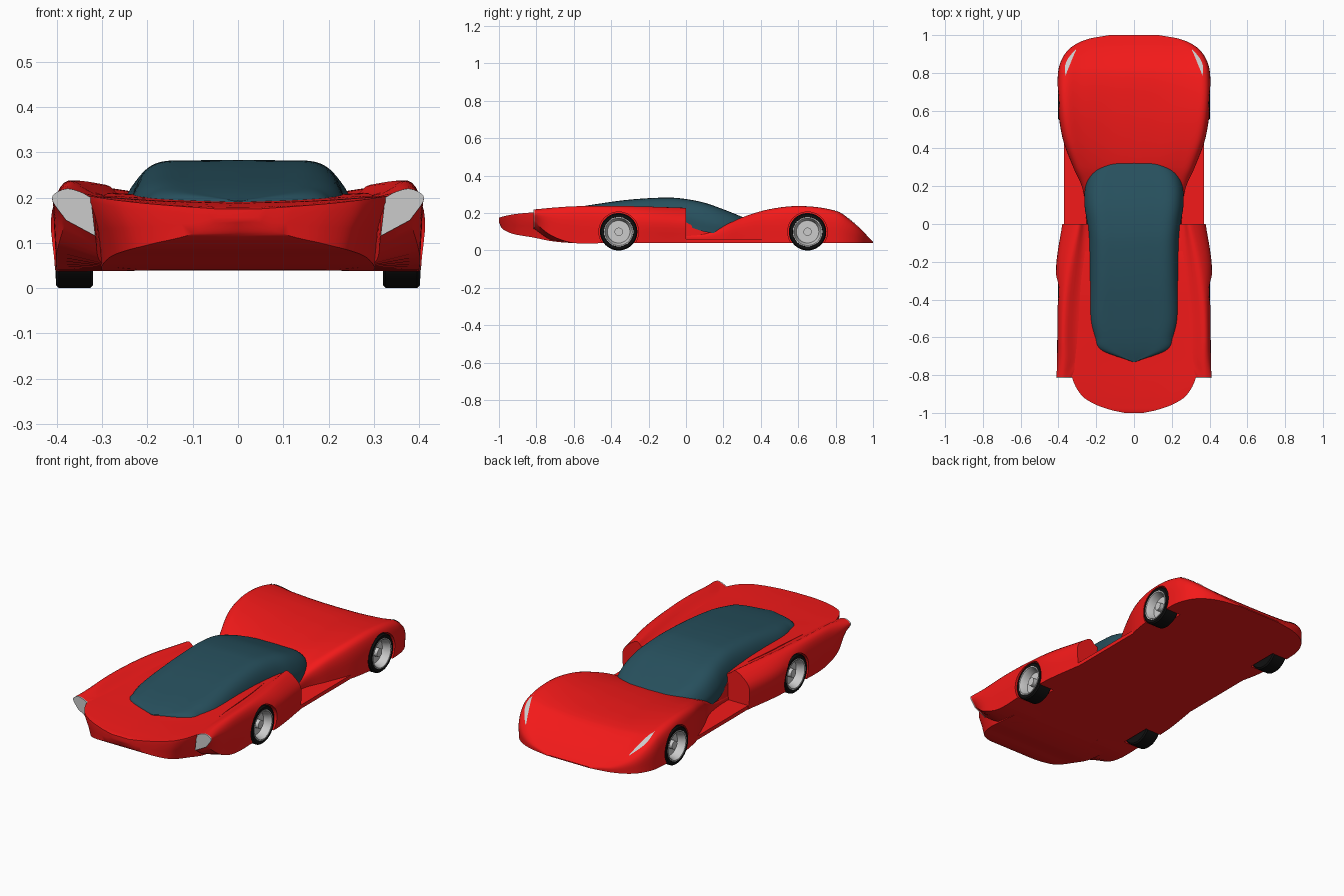
import bpy, bmesh, math
from mathutils import Vector

if "Cube" in bpy.data.objects:
    bpy.data.objects.remove(bpy.data.objects["Cube"])


def material(name, rgb):
    m = bpy.data.materials.new(name)
    m.diffuse_color = (*rgb, 1)
    m.use_nodes = True
    m.node_tree.nodes["Principled BSDF"].inputs["Base Color"].default_value = m.diffuse_color
    return m


RED = material("red_paint", (0.9, 0.01, 0.01))
GLASS = material("teal_glass", (0.02, 0.08, 0.11))
BLACK = material("rubber", (0.005, 0.005, 0.005))


def finish(ob, mat=None, angle=35):
    if mat:
        ob.data.materials.append(mat)
    bpy.ops.object.select_all(action='DESELECT')
    ob.select_set(True)
    bpy.context.view_layer.objects.active = ob
    bpy.ops.object.shade_smooth_by_angle(angle=math.radians(angle))


def new_object(name, bm):
    bmesh.ops.recalc_face_normals(bm, faces=bm.faces)
    me = bpy.data.meshes.new(name)
    bm.to_mesh(me)
    bm.free()
    ob = bpy.data.objects.new(name, me)
    bpy.context.collection.objects.link(ob)
    return ob


def smooth(keys, sub):
    """Smooth curve through keys; the first entry of each key is its parameter."""
    n, out, tan = len(keys), [], []
    for i in range(n):
        a, b = keys[max(i - 1, 0)], keys[min(i + 1, n - 1)]
        tan.append([(q - p) / (b[0] - a[0]) for p, q in zip(a, b)])
    for i in range(n - 1):
        h = keys[i + 1][0] - keys[i][0]
        for k in range(sub):
            t = k / sub
            c = (2*t**3 - 3*t*t + 1, (t**3 - 2*t*t + t) * h, 3*t*t - 2*t**3, (t**3 - t*t) * h)
            out.append([c[0]*p + c[1]*m + c[2]*q + c[3]*r for p, m, q, r in
                        zip(keys[i], tan[i], keys[i + 1], tan[i + 1])])
    return out + [list(keys[-1])]


def rounded(points, sub=5):
    return [(p[1], p[2]) for p in smooth([(i, *p) for i, p in enumerate(points)], sub)]


def mirrored(half):
    """Half profile from top centre to bottom centre -> closed ring."""
    return half + [(-x, z) for x, z in reversed(half[1:-1])]


def loft(name, keys, section, sub=6):
    bm = bmesh.new()
    rings = [[bm.verts.new((x, k[0], z)) for x, z in section(*k[1:])] for k in smooth(keys, sub)]
    for a, b in zip(rings, rings[1:]):
        for i in range(len(a)):
            j = (i + 1) % len(a)
            bm.faces.new((a[i], a[j], b[j], b[i]))
    bm.faces.new(rings[0])
    bm.faces.new(rings[-1])
    return new_object(name, bm)


def lathe(name, profile, side, y, z=0.1, n=48):
    bm = bmesh.new()
    rings = []
    for x, r in profile:
        rings.append([bm.verts.new((side * x, y + r * math.cos(2 * math.pi * i / n),
                                    z + r * math.sin(2 * math.pi * i / n))) for i in range(n)])
    for a, b in zip(rings, rings[1:]):
        for i in range(n):
            j = (i + 1) % n
            bm.faces.new((a[i], a[j], b[j], b[i]))
    bm.faces.new(rings[0])
    bm.faces.new(rings[-1])
    return new_object(name, bm)


def cut_arch(ob, side, y):
    cutter = lathe("arch_cutter", [(0.31, 0.106), (0.5, 0.106)], side, y)
    cutter.hide_render = True
    mod = ob.modifiers.new("arch", 'BOOLEAN')
    mod.object, mod.operation, mod.solver = cutter, 'DIFFERENCE', 'EXACT'
    bpy.context.view_layer.objects.active = ob
    bpy.ops.object.modifier_apply(modifier=mod.name)
    bpy.data.objects.remove(cutter)


FRONT_Y, REAR_Y = -0.36, 0.65

# Nose and centre tub: width, top centre, top edge, lower edge, bottom width, bottom
nose_keys = [
    (-1.0, 0.05, .175, .175, .162, .04, .15), (-.985, .12, .178, .180, .165, .10, .12),
    (-.955, .205, .180, .187, .170, .18, .10), (-.91, .275, .183, .195, .180, .24, .085),
    (-.82, .325, .187, .203, .190, .28, .07), (-.72, .33, .190, .205, .18, .30, .05),
    (-.6, .30, .195, .205, .15, .30, .04), (-.3, .28, .20, .21, .10, .28, .04),
    (-.08, .25, .18, .195, .09, .25, .04), (.02, .25, .13, .14, .08, .25, .04),
    (.15, .25, .09, .09, .07, .25, .04)]


def nose_section(w, zc, ze, zl, wb, zb):
    top = rounded([(0, zc), (w * .5, zc + (ze - zc) * .3), (w, ze)])
    return mirrored(top + [(w, zl), (w * .4 + wb * .6, zl * .5 + zb * .5), (wb, zb), (0, zb)])


finish(loft("nose_body", nose_keys, nose_section), RED)

# Rear body: width, haunch height, deck centre height
rear_keys = [
    (-.05, .25, .09, .09), (.1, .255, .095, .10), (.2, .275, .13, .13), (.3, .32, .175, .165),
    (.45, .375, .22, .188), (.62, .40, .236, .197), (.8, .40, .21, .186), (.88, .376, .16, .148),
    (.94, .325, .108, .104), (.98, .24, .066, .066), (1.0, .13, .045, .045)]


def rear_section(w, hs, hc):
    top = rounded([(0, hc), (w * .35, hc + (hs - hc) * .12), (w * .7, hc + (hs - hc) * .6),
                   (w * .92, hs), (w, .04 + (hs - .04) * .72), (w, .04)])
    return mirrored(top + [(0, .04)])


rear = loft("rear_body", rear_keys, rear_section)
for s in (1, -1):
    cut_arch(rear, s, REAR_Y)
finish(rear, RED)

# Canopy: width, roof height, bottom height
canopy_keys = [
    (-.73, .01, .193, .16), (-.67, .18, .212, .16), (-.6, .212, .228, .16), (-.5, .235, .245, .15),
    (-.3, .236, .272, .14), (-.1, .238, .283, .13), (0, .245, .275, .13), (.1, .26, .255, .10),
    (.2, .255, .22, .09), (.28, .222, .188, .09), (.315, .165, .173, .09), (.34, .07, .16, .09)]


def canopy_section(w, zt, zb):
    h = zt - zb
    return mirrored(rounded([(0, zt), (w * .4, zt - .001), (w * .72, zt - h * .03),
                             (w * .9, zt - h * .22), (w, zb + h * .4), (w, zb)]) + [(0, zb)])


finish(loft("canopy", canopy_keys, canopy_section), GLASS)

# Front fenders: six outline points (x, z) from inner top round the ridge to inner bottom
LAMP = (.325, .20, .35, .213, .382, .219, .411, .198, .38, .15, .315, .115)
fender_keys = [
    (-.81, *LAMP),
    (-.72, .26, .195, .31, .203, .372, .228, .406, .19, .40, .08, .30, .055),
    (-.6, .20, .200, .30, .205, .375, .236, .405, .18, .40, .04, .20, .04),
    (-.42, .20, .205, .29, .206, .368, .238, .404, .18, .402, .04, .20, .04),
    (-.22, .21, .205, .275, .207, .345, .235, .409, .17, .402, .04, .21, .04),
    (0, .24, .195, .265, .208, .30, .226, .375, .16, .372, .04, .24, .04)]


def fender_section(s):
    def ring(*v):
        pts = list(zip(v[::2], v[1::2]))
        return [(s * x, z) for x, z in rounded(pts[:5]) + [pts[5]]]
    return ring


def lathe_profiles():
    tyre = [(.32, .07), (.32, .093), (.326, .1), (.395, .1), (.402, .094), (.402, .08), (.36, .077)]
    rim = [(.33, .07), (.36, .079), (.403, .079), (.403, .073), (.388, .066), (.362, .06),
           (.362, .022), (.388, .022), (.388, .004)]
    return tyre, rim


for s, side in ((1, "right"), (-1, "left")):
    fender = loft(side + "_front_fender", fender_keys, fender_section(s))
    cut_arch(fender, s, FRONT_Y)
    finish(fender, RED)
    # Headlamp plate on the fender tip
    finish(loft(side + "_headlamp", [(-.816, *LAMP), (-.809, *LAMP)], fender_section(s), 1))
    # Wheels
    for y, end in ((FRONT_Y, "front"), (REAR_Y, "rear")):
        tyre, rim = lathe_profiles()
        finish(lathe(f"{side}_{end}_tyre", tyre, s, y), BLACK)
        finish(lathe(f"{side}_{end}_rim", rim, s, y))
    # Crescent tail lamp laid on the rear body
    bpy.context.view_layer.update()
    bm, prev = bmesh.new(), None
    for i in range(13):
        t = i / 12
        row = []
        for k in (-1, 0, 1):
            x = .363 - .055 * t * t + k * .012 * math.sin(math.pi * t) - .002 * k * (1 - t)
            yy = .78 + .14 * t + k * .004
            hit, loc, _, _ = rear.ray_cast(Vector((s * x, yy, 1)), Vector((0, 0, -1)))
            row.append(bm.verts.new((s * x, yy, loc.z + .003 if hit else .2)))
        if prev:
            for k in (0, 1):
                bm.faces.new((prev[k], prev[k + 1], row[k + 1], row[k]))
        prev = row
    finish(new_object(side + "_tail_lamp", bm))

# Sill plate joining the front and rear fenders
bpy.ops.mesh.primitive_cube_add(size=1, location=(0, .21, .05))
sill = bpy.context.object
sill.name = "sill_plate"
sill.scale = (.74, .46, .02)
finish(sill, RED)
